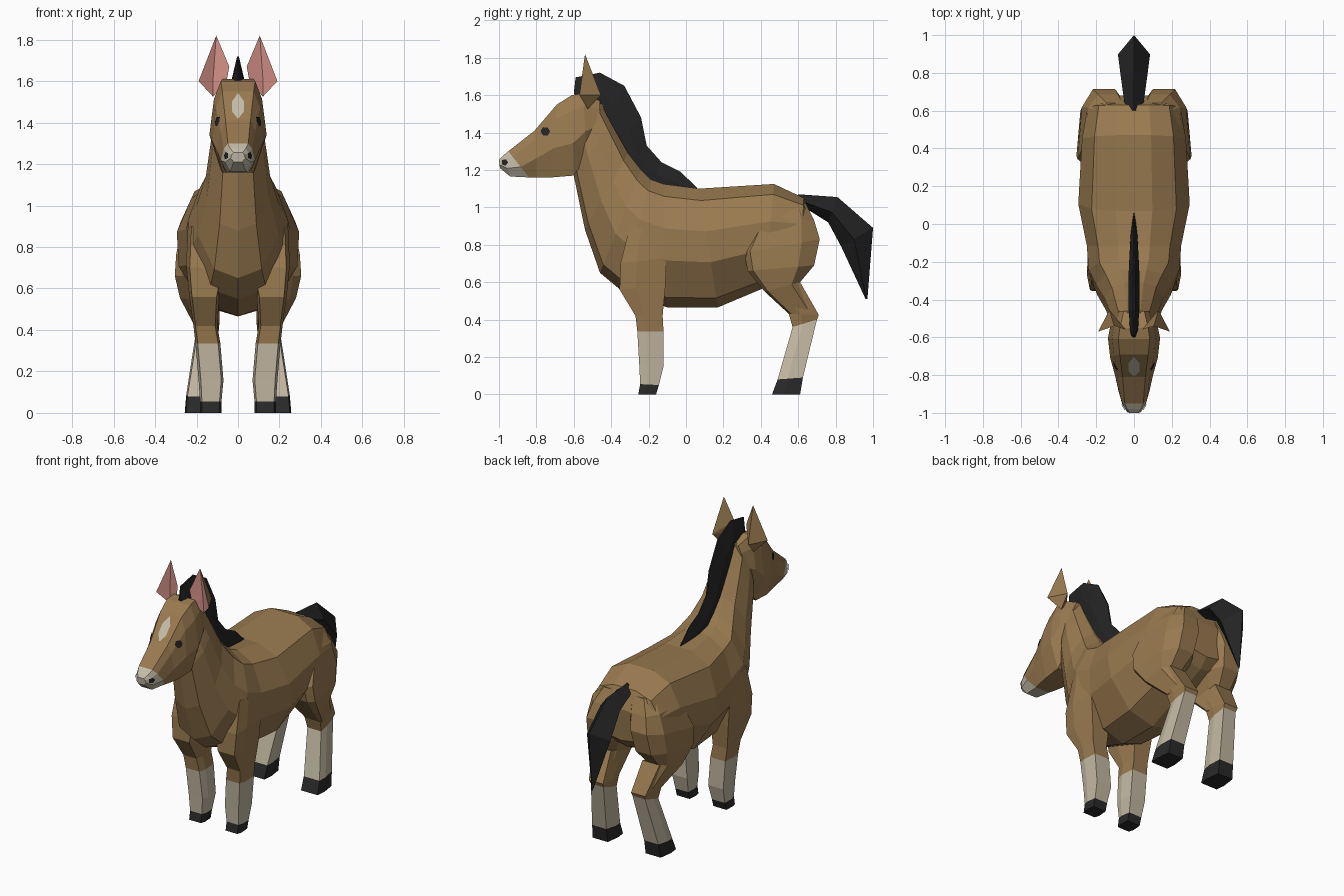
import bpy, bmesh, math
from mathutils import Vector
from mathutils.bvhtree import BVHTree


def material(name, rgb):
    m = bpy.data.materials.new(name)
    m.diffuse_color = (*rgb, 1)
    return m


BROWN = material("brown coat", (0.32, 0.195, 0.08))
CREAM = material("cream socks", (0.54, 0.475, 0.36))
PALE = material("pale muzzle", (0.56, 0.51, 0.40))
BLACK = material("black hair", (0.017, 0.017, 0.018))
HOOF = material("dark hoof", (0.022, 0.022, 0.022))
PINK = material("pink ear", (0.68, 0.29, 0.25))


def finish(bm, name, mats, mirror=False, recalc=True):
    bmesh.ops.remove_doubles(bm, verts=bm.verts, dist=0.0005)
    if recalc:
        bmesh.ops.recalc_face_normals(bm, faces=bm.faces)
    me = bpy.data.meshes.new(name)
    bm.to_mesh(me)
    for m in mats:
        me.materials.append(m)
    ob = bpy.data.objects.new(name, me)
    bpy.context.collection.objects.link(ob)
    if mirror:
        ob.modifiers.new("mirror", 'MIRROR').use_mirror_merge = False
    return ob


def loft(name, rings, profile, mats, bands=None, mirror=False):
    """Each ring: (y, z) start, (y, z) end, inner x, outer x.
    profile: (width factor, position from start to end) for one half."""
    bm = bmesh.new()
    loops = []
    half = profile + [(-f, t) for f, t in reversed(profile) if f > 0]
    for (y0, z0, y1, z1, xa, xb) in rings:
        c, w = (xa + xb) / 2, (xb - xa) / 2
        loops.append([bm.verts.new((c + w * f, y0 + (y1 - y0) * t, z0 + (z1 - z0) * t))
                      for f, t in half])
    n = len(half)
    for k in range(len(loops) - 1):
        a, b = loops[k], loops[k + 1]
        for i in range(n):
            j = (i + 1) % n
            f = bm.faces.new((a[i], a[j], b[j], b[i]))
            f.material_index = bands[k] if bands else 0
    bm.faces.new(loops[0]).material_index = bands[0] if bands else 0
    bm.faces.new(loops[-1]).material_index = bands[-1] if bands else 0
    return finish(bm, name, mats, mirror)


def sym(*rings):
    return [(a, b, c, d, -w, w) for a, b, c, d, w in rings]


# Torso and neck: rings from the rump to the poll (top point, bottom point, half width)
loft("body", sym(
    (0.68, 0.93, 0.665, 0.72, 0.18),
    (0.63, 1.05, 0.61, 0.66, 0.245),
    (0.47, 1.125, 0.42, 0.57, 0.275),
    (0.07, 1.10, 0.17, 0.465, 0.295),
    (-0.12, 1.125, -0.10, 0.465, 0.25),
    (-0.19, 1.15, -0.34, 0.55, 0.24),
    (-0.24, 1.20, -0.46, 0.65, 0.20),
    (-0.31, 1.29, -0.54, 0.88, 0.155),
    (-0.40, 1.45, -0.60, 1.17, 0.125),
    (-0.47, 1.58, -0.60, 1.25, 0.10)),
    [(0.33, 0), (0.76, 0.1), (1, 0.36), (0.97, 0.62), (0.57, 0.92), (0, 1)], [BROWN])

# Head: rings from the poll to the nose, last bands are the pale muzzle
head = loft("head", sym(
    (-0.46, 1.57, -0.46, 1.36, 0.09),
    (-0.55, 1.61, -0.53, 1.27, 0.125),
    (-0.61, 1.60, -0.60, 1.17, 0.138),
    (-0.69, 1.55, -0.72, 1.16, 0.126),
    (-0.81, 1.41, -0.80, 1.16, 0.10),
    (-0.95, 1.30, -0.84, 1.16, 0.082),
    (-0.98, 1.275, -0.94, 1.165, 0.062),
    (-1.0, 1.255, -0.995, 1.21, 0.035)),
    [(0.6, 0), (0.84, 0.2), (1, 0.6), (0.6, 1)], [BROWN, PALE],
    [0, 0, 0, 0, 0, 1, 1])

# Front legs: rings from the hoof up (front point, back point, inner x, outer x)
loft("front_legs", [
    (-0.255, 0, -0.16, 0, 0.08, 0.183),
    (-0.245, 0.055, -0.145, 0.05, 0.08, 0.183),
    (-0.25, 0.16, -0.12, 0.15, 0.07, 0.19),
    (-0.26, 0.335, -0.12, 0.335, 0.085, 0.205),
    (-0.27, 0.42, -0.125, 0.42, 0.10, 0.215),
    (-0.355, 0.56, -0.11, 0.58, 0.09, 0.235),
    (-0.35, 0.70, -0.105, 0.73, 0.06, 0.25),
    (-0.30, 0.90, -0.12, 0.88, 0.04, 0.242)],
    [(0.82, 0), (1, 0.35), (0.9, 1)], [HOOF, CREAM, BROWN],
    [0, 1, 1, 2, 2, 2, 2], True)

# Hind lower legs up to the hock
loft("hind_legs", [
    (0.46, 0, 0.61, 0, 0.125, 0.257),
    (0.49, 0.08, 0.625, 0.09, 0.125, 0.25),
    (0.57, 0.36, 0.70, 0.40, 0.095, 0.205),
    (0.55, 0.43, 0.71, 0.425, 0.09, 0.215),
    (0.45, 0.55, 0.61, 0.60, 0.10, 0.25)],
    [(0.9, 0), (1, 0.4), (0.82, 1)], [HOOF, CREAM, BROWN], [0, 1, 2, 2], True)

# Thighs, blending into the rump
loft("thighs", [
    (0.55, 0.43, 0.705, 0.43, 0.09, 0.215),
    (0.42, 0.55, 0.61, 0.60, 0.09, 0.28),
    (0.33, 0.66, 0.685, 0.69, 0.04, 0.305),
    (0.31, 0.76, 0.715, 0.83, 0.02, 0.298),
    (0.40, 0.95, 0.685, 0.93, 0.01, 0.262),
    (0.46, 1.03, 0.64, 1.02, 0.01, 0.20)],
    [(0.7, 0), (1, 0.08), (0.84, 0.76), (0.42, 1)], [BROWN], None, True)

# Tail: diamond section with a ridge along the back
loft("tail", sym(
    (0.60, 1.07, 0.60, 1.02, 0.045),
    (0.81, 1.055, 0.76, 0.92, 0.07),
    (1.0, 0.89, 0.83, 0.79, 0.085),
    (0.97, 0.51, 0.96, 0.51, 0.004)),
    [(0, 0), (1, 0.6), (0, 1)], [BLACK])

# Mane: narrow crest, wide at the neck and sharp at the outer edge
loft("mane", sym(
    (-0.60, 1.61, -0.58, 1.57, 0.018),
    (-0.59, 1.695, -0.52, 1.57, 0.022),
    (-0.46, 1.72, -0.45, 1.55, 0.028),
    (-0.33, 1.65, -0.41, 1.45, 0.03),
    (-0.24, 1.48, -0.35, 1.34, 0.03),
    (-0.21, 1.33, -0.28, 1.23, 0.028),
    (-0.13, 1.24, -0.19, 1.13, 0.024),
    (-0.03, 1.19, -0.08, 1.10, 0.018),
    (0.06, 1.105, 0.05, 1.08, 0.004)),
    [(0.15, 0), (1, 0.6), (1, 1)], [BLACK])

# Ears: brown shell behind, pink hollow in front
bm = bmesh.new()
*rim, back, pit = [bm.verts.new(p) for p in (
    (0.105, -0.54, 1.82), (0.19, -0.57, 1.60), (0.12, -0.525, 1.525),
    (0.055, -0.555, 1.60), (0.042, -0.56, 1.67),
    (0.13, -0.455, 1.60), (0.12, -0.53, 1.61))]
for i in range(5):
    a, b = rim[i], rim[(i + 1) % 5]
    bm.faces.new((a, b, back))
    bm.faces.new((b, a, pit)).material_index = 1
finish(bm, "ears", [BROWN, PINK], True)

# Painted details projected onto the head surface
hb = bmesh.new()
hb.from_mesh(head.data)
tree = BVHTree.FromBMesh(hb)


def decal(name, points, direction, mat, mirror=False):
    """Thin plate whose corners are cast onto the head along a direction."""
    bm = bmesh.new()
    d = Vector(direction)
    vs = []
    for p in points:
        hit, normal, _, _ = tree.ray_cast(Vector(p) - d, d)
        vs.append(bm.verts.new(hit + normal * 0.005 if hit else Vector(p)))
    f = bm.faces.new(vs)
    f.normal_update()
    if f.normal.dot(d) > 0:
        f.normal_flip()
    finish(bm, name, [mat], mirror, recalc=False)


def disc(y, z, r, n=6):
    return [(0.05, y + r * math.cos(i * math.tau / n), z + r * math.sin(i * math.tau / n))
            for i in range(n)]


decal("eyes", disc(-0.75, 1.405, 0.025), (-1, 0, 0), BLACK, True)
decal("nostrils", disc(-0.967, 1.24, 0.018, 5), (-1, 0, 0), BLACK, True)
decal("forehead_star", [(0, -0.8, 1.415), (0.028, -0.76, 1.45), (0.028, -0.74, 1.50),
                        (0, -0.7, 1.54), (-0.028, -0.74, 1.50), (-0.028, -0.76, 1.45)],
      (0, 1, 0), PALE)
hb.free()
